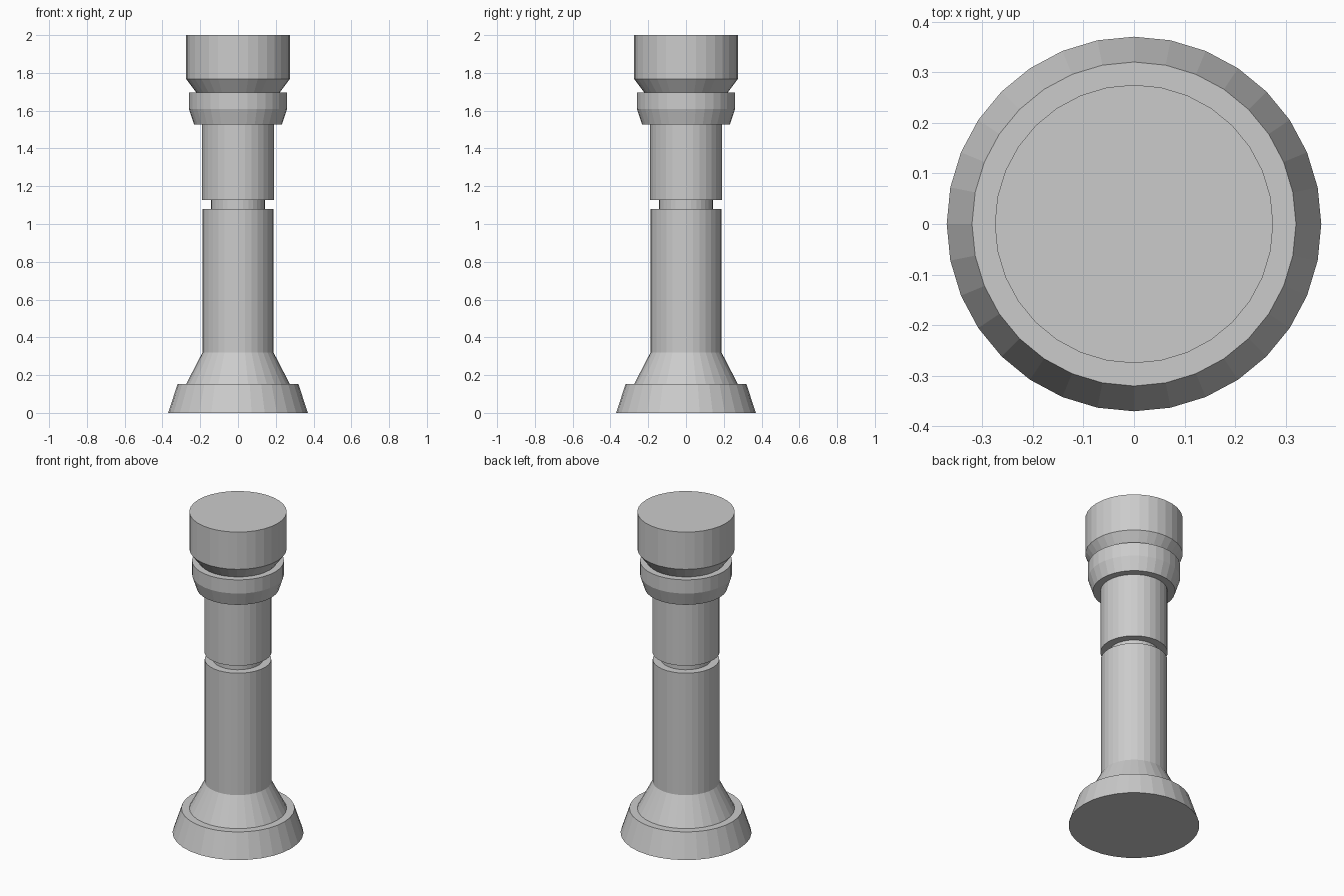
import bpy
import bmesh
from math import cos, sin, tau

if "Cube" in bpy.data.objects:
    bpy.data.objects.remove(bpy.data.objects["Cube"])

SIDES = 32


def turned_part(name, profile):
    """Closed, flat-faced solid turned around z from (radius, height) points."""
    bm = bmesh.new()
    rings = [[bm.verts.new((r * cos(tau * i / SIDES), r * sin(tau * i / SIDES), z))
              for i in range(SIDES)] for r, z in profile]
    for low, high in zip(rings, rings[1:]):
        for i in range(SIDES):
            j = (i + 1) % SIDES
            bm.faces.new((low[i], low[j], high[j], high[i]))
    bm.faces.new(rings[0][::-1])
    bm.faces.new(rings[-1])
    mesh = bpy.data.meshes.new(name)
    bm.to_mesh(mesh)
    bm.free()
    obj = bpy.data.objects.new(name, mesh)
    bpy.context.collection.objects.link(obj)
    return obj


# Tapered foot
turned_part("base", [(0.37, 0), (0.32, 0.152)])
# Flared transition and lower shaft
turned_part("lower_shaft", [(0.275, 0.152), (0.188, 0.32), (0.188, 1.08)])
# Recessed groove between the shafts
turned_part("groove_core", [(0.142, 1.08), (0.142, 1.127)])
# Upper shaft
turned_part("upper_shaft", [(0.19, 1.127), (0.19, 1.527)])
# Collar with chamfered underside
turned_part("collar", [(0.233, 1.527), (0.26, 1.61), (0.26, 1.695)])
# Cap with tapered underside
turned_part("cap", [(0.22, 1.695), (0.275, 1.768), (0.275, 2.0)])
